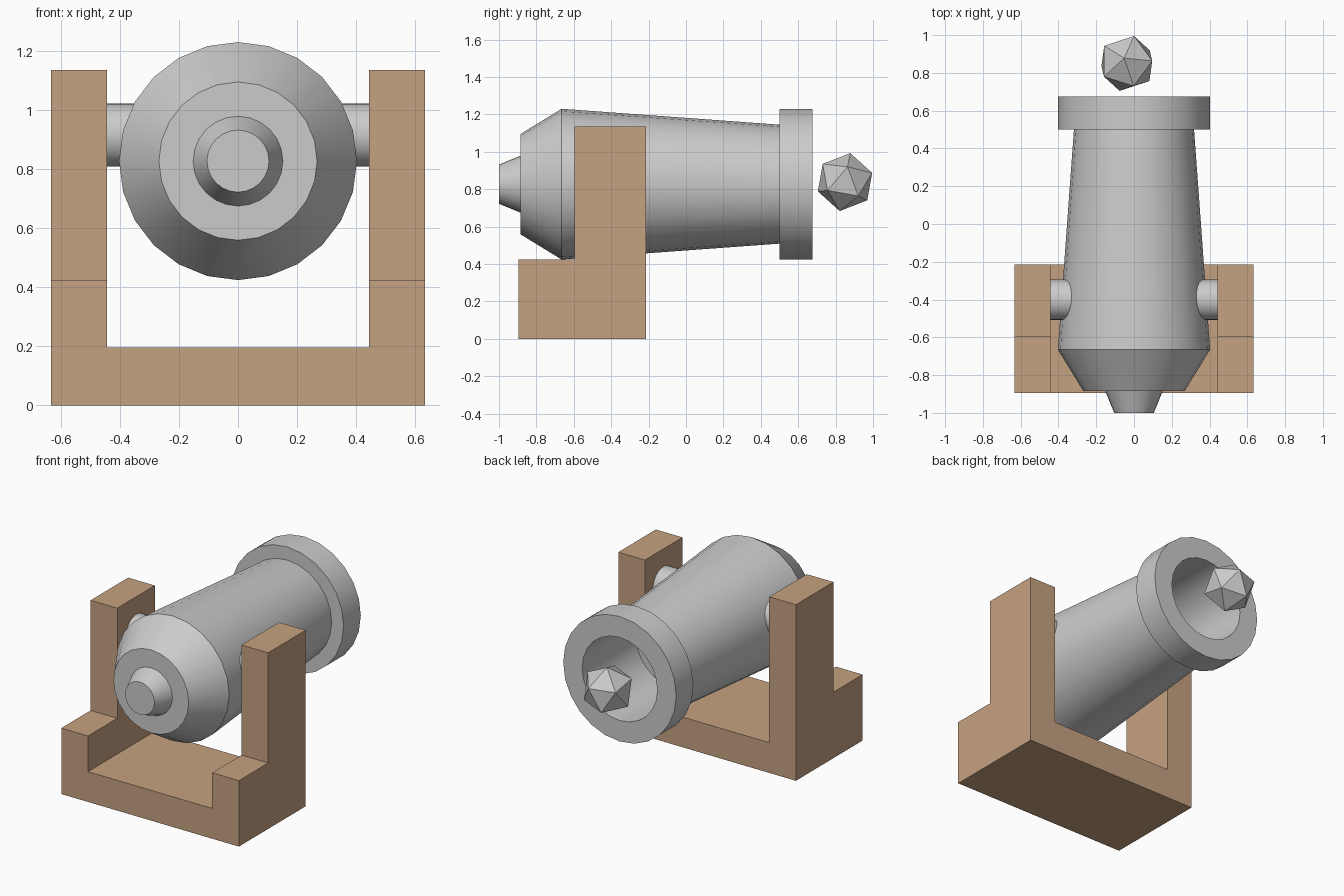
import bpy, bmesh, math
from mathutils import Matrix, Vector

if "Cube" in bpy.data.objects:
    bpy.data.objects.remove(bpy.data.objects["Cube"])


def finish(name, bm, color=None, smooth=False):
    bmesh.ops.recalc_face_normals(bm, faces=bm.faces)
    mesh = bpy.data.meshes.new(name)
    for f in bm.faces:
        f.smooth = smooth
    bm.to_mesh(mesh)
    bm.free()
    if smooth:
        mesh.set_sharp_from_angle(angle=math.radians(30))
    obj = bpy.data.objects.new(name, mesh)
    bpy.context.collection.objects.link(obj)
    if color:
        mat = bpy.data.materials.new(name + "_color")
        mat.diffuse_color = color
        mat.use_nodes = True
        mat.node_tree.nodes["Principled BSDF"].inputs["Base Color"].default_value = mat.diffuse_color
        mesh.materials.append(mat)
    return obj


def lathe_y(name, profile, z, sides=24):
    """Turn (y, radius) points around a lengthwise axis at height z."""
    bm = bmesh.new()
    rings = []
    for y, r in profile:
        rings.append([bm.verts.new((r * math.sin(a), y, z + r * math.cos(a)))
                      for a in (2 * math.pi * i / sides for i in range(sides))])
    for a, b in zip(rings, rings[1:]):
        for i in range(sides):
            j = (i + 1) % sides
            bm.faces.new((a[i], a[j], b[j], b[i]))
    bm.faces.new(rings[0])
    bm.faces.new(rings[-1])
    return finish(name, bm, smooth=True)


# Barrel: rear knob, breech, tapered tube, muzzle ring and bore
lathe_y("barrel", [(-1.0, 0.105), (-0.885, 0.152), (-0.885, 0.268),
                   (-0.665, 0.403), (0.5, 0.318), (0.5, 0.403),
                   (0.675, 0.403), (0.675, 0.268), (0.13, 0.268)], 0.827)

# Trunnion: cross pin that carries the barrel between the posts
bm = bmesh.new()
bmesh.ops.create_cone(bm, cap_ends=True, segments=24, radius1=0.107,
                      radius2=0.107, depth=0.89,
                      matrix=Matrix.Translation((0, -0.402, 0.915))
                      @ Matrix.Rotation(math.pi / 2, 4, 'Y'))
finish("trunnion", bm, smooth=True)

# Carriage: stepped side profile extruded across, centre channel cut out
bm = bmesh.new()
side = [(-0.895, 0), (-0.215, 0), (-0.215, 1.135), (-0.597, 1.135),
        (-0.597, 0.425), (-0.895, 0.425)]
face = bm.faces.new([bm.verts.new((-0.633, y, z)) for y, z in side])
ext = bmesh.ops.extrude_face_region(bm, geom=[face])
bmesh.ops.translate(bm, vec=(1.266, 0, 0), verts=[
    v for v in ext["geom"] if isinstance(v, bmesh.types.BMVert)])
carriage = finish("carriage", bm, color=(0.56, 0.36, 0.22, 1))

bm = bmesh.new()
bmesh.ops.create_cube(bm, size=1, matrix=Matrix.Translation((0, -0.55, 0.795))
                      @ Matrix.Diagonal((0.886, 1.2, 1.2, 1)))
cutter = finish("channel_cutter", bm)
cutter.hide_render = True
cutter.hide_viewport = True
cut = carriage.modifiers.new("channel", 'BOOLEAN')
cut.operation = 'DIFFERENCE'
cut.solver = 'EXACT'
cut.object = cutter

# Shot: low-poly ball leaving the muzzle
bm = bmesh.new()
bmesh.ops.create_icosphere(bm, subdivisions=1, radius=0.158)
bmesh.ops.rotate(bm, verts=bm.verts, cent=(0, 0, 0),
                 matrix=Matrix.Rotation(0.2, 3, Vector((-0.9, -0.45, 0))))
bmesh.ops.translate(bm, verts=bm.verts, vec=(-0.038, 0.85, 0.838))
finish("shot", bm)
